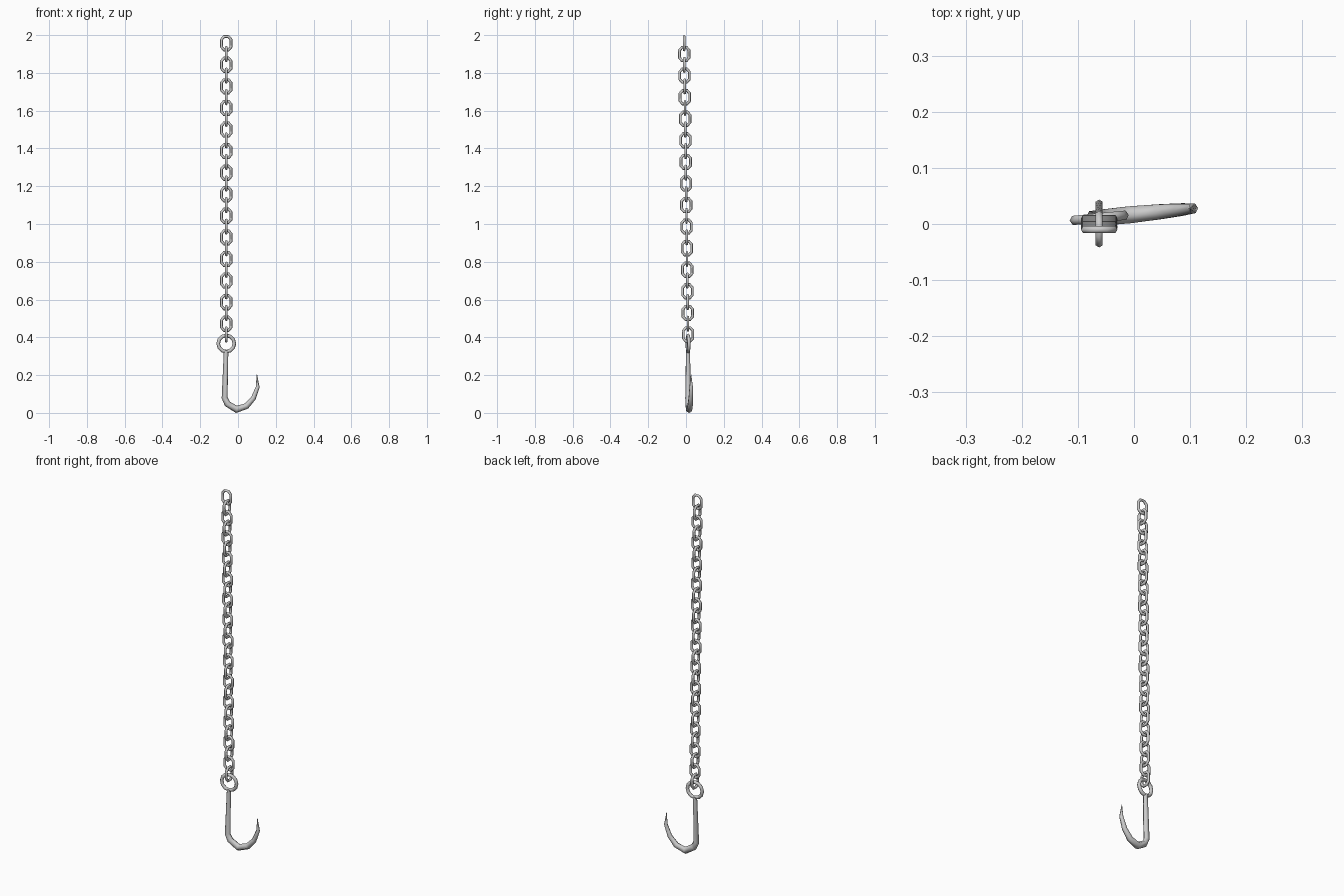
import bpy, bmesh, math
from mathutils import Vector, Matrix

if "Cube" in bpy.data.objects:
    bpy.data.objects.remove(bpy.data.objects["Cube"])


def sweep(name, pts, radii, sides=6, closed=False):
    """Tube with varying radius along a path in the local XZ plane."""
    bm = bmesh.new()
    n = len(pts)
    P = [Vector((x, 0, z)) for x, z in pts]
    Y = Vector((0, 1, 0))
    rings = []
    for i, p in enumerate(P):
        a = P[i - 1] if (i > 0 or closed) else p
        b = P[(i + 1) % n] if (i < n - 1 or closed) else p
        d1, d2 = (p - a), (b - p)
        d1 = d1.normalized() if d1.length else d2.normalized()
        d2 = d2.normalized() if d2.length else d1
        t = (d1 + d2).normalized()
        side = t.cross(Y)
        mitre = 1 / max(0.5, t.dot(d1))
        ring = []
        for k in range(sides):
            w = 2 * math.pi * k / sides
            ring.append(bm.verts.new(p + radii[i] * (side * math.cos(w) * mitre + Y * math.sin(w))))
        rings.append(ring)
    for i in range(n if closed else n - 1):
        r, s = rings[i], rings[(i + 1) % n]
        for k in range(sides):
            j = (k + 1) % sides
            bm.faces.new((r[k], r[j], s[j], s[k]))
    if not closed:
        bm.faces.new(rings[0])
        bm.faces.new(rings[-1])
    bmesh.ops.recalc_face_normals(bm, faces=bm.faces)
    for f in bm.faces:
        f.smooth = len(f.verts) == 4
    me = bpy.data.meshes.new(name)
    bm.to_mesh(me)
    bm.free()
    ob = bpy.data.objects.new(name, me)
    bpy.context.collection.objects.link(ob)
    return ob


CX, CY = -0.062, 0.011
TILT = math.radians(5.7)

# Chain: 28 octagonal links, alternately turned, drifting slightly in y
R = 0.0072
hw, hh = 0.0325 - R, 0.043 - R
quarter = [(hw, hh - 0.016), (hw - 0.014, hh)]
outline = quarter + [(-x, z) for x, z in quarter[::-1]]
outline += [(-x, -z) for x, z in outline]
link = sweep("chain_link", outline, [R] * 8, 6, True)
COUNT, TOP, BOTTOM = 28, 1.957, 0.415
for i in range(COUNT):
    f = i / (COUNT - 1)
    ob = link if i == 0 else bpy.data.objects.new("chain_link", link.data)
    if i:
        bpy.context.collection.objects.link(ob)
    ob.location = (CX, -0.010 + 0.021 * f, TOP + (BOTTOM - TOP) * f)
    ob.rotation_euler.z = math.pi / 2 * (i % 2)

# Eye ring at the top of the hook
ring_pts = [(0.043 * math.cos(2 * math.pi * k / 12), 0.043 * math.sin(2 * math.pi * k / 12))
            for k in range(12)]
eye = sweep("hook_eye", ring_pts, [0.0095] * 12, 6, True)
eye.location = (CX, CY, 0.367)
eye.rotation_euler.z = TILT

# Hook: straight shank, bend and tapered point
hook_pts = [(-0.063, 0.33), (-0.071, 0.08), (-0.056, 0.048), (-0.008, 0.0185),
            (0.045, 0.036), (0.082, 0.077), (0.105, 0.137), (0.101, 0.204)]
hook_r = [0.012, 0.0155, 0.0165, 0.0175, 0.0155, 0.013, 0.010, 0.001]
hook = sweep("hook", [(x - CX, z) for x, z in hook_pts], hook_r, 6)
hook.location = (CX, CY, 0)
hook.rotation_euler.z = TILT
